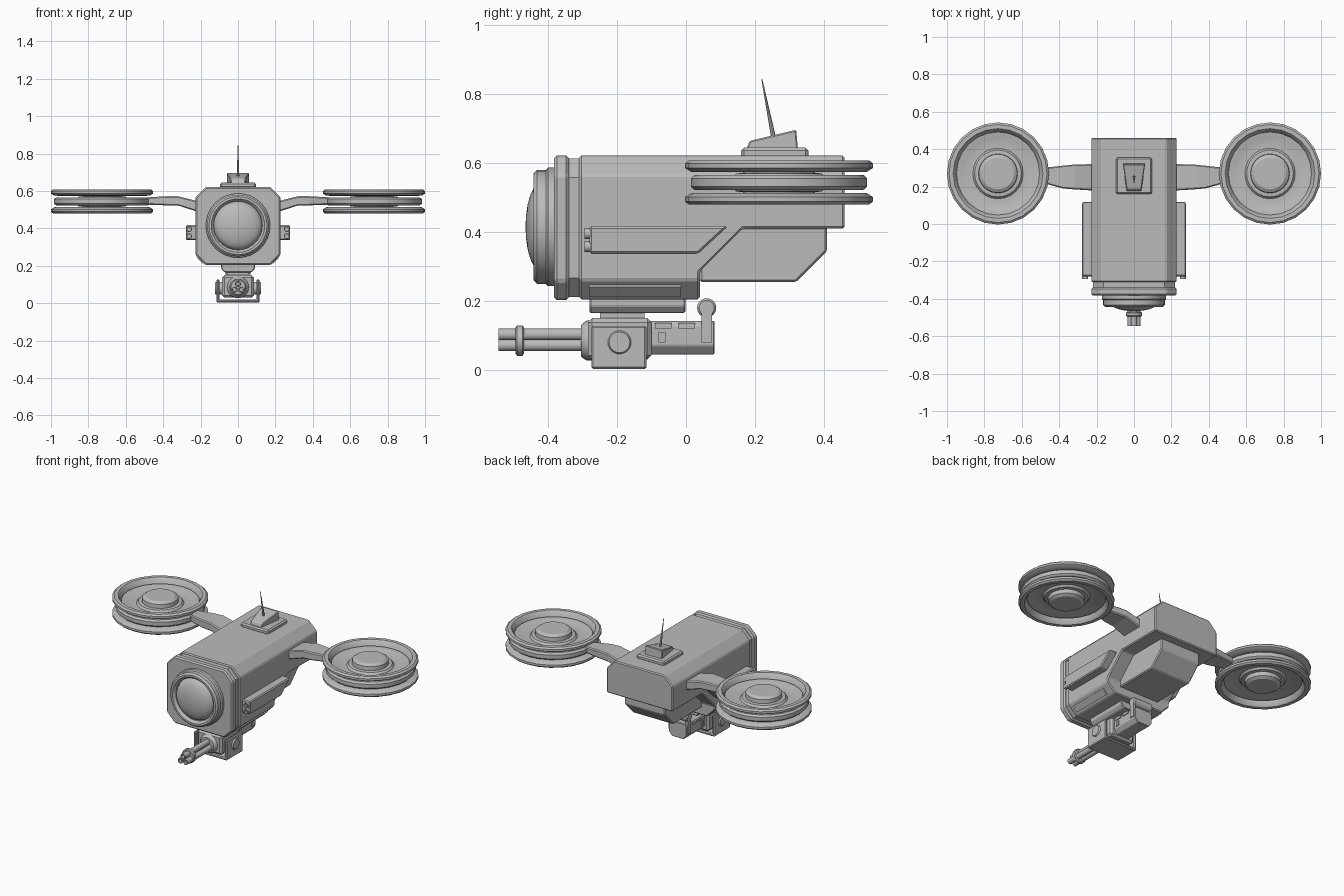
import bpy, bmesh, math
from mathutils import Vector, Matrix

if "Cube" in bpy.data.objects:
    bpy.data.objects.remove(bpy.data.objects["Cube"])

grey = bpy.data.materials.new("light grey")
grey.diffuse_color = (0.5, 0.5, 0.5, 1)
grey.use_nodes = True
grey.node_tree.nodes["Principled BSDF"].inputs["Base Color"].default_value = grey.diffuse_color


def finish(name, bm, bevel=0.0, smooth=True):
    bmesh.ops.remove_doubles(bm, verts=bm.verts, dist=1e-5)
    bmesh.ops.recalc_face_normals(bm, faces=bm.faces)
    me = bpy.data.meshes.new(name)
    bm.to_mesh(me)
    bm.free()
    me.materials.append(grey)
    ob = bpy.data.objects.new(name, me)
    bpy.context.collection.objects.link(ob)
    if bevel:
        m = ob.modifiers.new("edge bevel", 'BEVEL')
        m.width, m.segments, m.limit_method = bevel, 1, 'ANGLE'
    if smooth:
        bpy.context.view_layer.objects.active = ob
        ob.select_set(True)
        bpy.ops.object.shade_smooth_by_angle(angle=math.radians(32))
        ob.select_set(False)
    return ob


def prism_bm(pts, lo, hi, axis):
    """Extrude a 2D profile: axis x takes (y,z), y takes (x,z), z takes (x,y)."""
    def place(p, d):
        return {'x': (d, *p), 'y': (p[0], d, p[1]), 'z': (*p, d)}[axis]
    bm = bmesh.new()
    a = [bm.verts.new(place(p, lo)) for p in pts]
    b = [bm.verts.new(place(p, hi)) for p in pts]
    bm.faces.new(a)
    bm.faces.new(b)
    for i in range(len(a)):
        j = (i + 1) % len(a)
        bm.faces.new((a[i], a[j], b[j], b[i]))
    return bm


def prism(name, pts, lo, hi, axis, bevel=0.0):
    return finish(name, prism_bm(pts, lo, hi, axis), bevel, False)


def box(name, x, y, z, bevel=0.0):
    return prism(name, [(x[0], y[0]), (x[1], y[0]), (x[1], y[1]), (x[0], y[1])], *z, 'z', bevel)


def lathe(name, prof, centre, axis=(0, 0, 1), n=24, closed=False):
    """Spin (radius, height) points around an axis through centre."""
    bm = bmesh.new()
    vs = [bm.verts.new((r, 0, h)) for r, h in prof]
    es = [bm.edges.new(p) for p in zip(vs, vs[1:])]
    if closed:
        es.append(bm.edges.new((vs[-1], vs[0])))
    bmesh.ops.spin(bm, geom=vs + es, cent=(0, 0, 0), axis=(0, 0, 1),
                   angle=math.tau, steps=n, use_merge=True)
    rot = Vector((0, 0, 1)).rotation_difference(Vector(axis)).to_matrix().to_4x4()
    bm.transform(Matrix.Translation(centre) @ rot)
    return finish(name, bm)


def octagon(w, z0, z1, c):
    return [(-w + c, z0), (w - c, z0), (w, z0 + c), (w, z1 - c),
            (w - c, z1), (-w + c, z1), (-w, z1 - c), (-w, z0 + c)]


# Hull: side profile with the long edges chamfered by planes
hull = prism_bm([(-.31, .205), (.04, .205), (.04, .285), (.165, .41), (.46, .41),
                 (.46, .622), (-.31, .622)], -.228, .228, 'x')
for sx in (-1, 1):
    for sz, z in ((1, .622), (-1, .205)):
        cut = bmesh.ops.bisect_plane(hull, geom=hull.verts[:] + hull.edges[:] + hull.faces[:],
                                     plane_co=(sx * .172, 0, z), plane_no=(sx, 0, sz), clear_outer=True)
        edges = [e for e in cut['geom_cut'] if isinstance(e, bmesh.types.BMEdge)]
        bmesh.ops.contextual_create(hull, geom=edges)
finish("hull", hull, .006, False)
prism("front_groove", octagon(.218, .212, .614, .055), -.35, -.30, 'y')
prism("front_collar", octagon(.228, .203, .622, .055), -.383, -.34, 'y', .008)
prism("rear_lower_block", [(.04, .255), (.32, .255), (.41, .345), (.41, .415), (.04, .415)],
      -.14, .14, 'x', .006)

# Front lens: housing ring and glass dome
lathe("lens_housing", [(.172, -.01), (.172, .018), (.165, .024), (.165, .05), (.155, .06),
                       (.143, .06), (.13, .045), (.13, -.01)], (0, -.383, .415), (0, -1, 0), 32, True)
lathe("lens_dome", [(.132, .03)] + [(.128 * math.cos(t * math.pi / 12), .038 + .045 * math.sin(t * math.pi / 12))
                                   for t in range(7)], (0, -.383, .415), (0, -1, 0), 32)

for s, side in ((1, "right"), (-1, "left")):
    # Side launcher pods with two tubes each
    prism(side + "_pod", [(-.28, .337), (.035, .337), (.122, .417), (-.28, .417)],
          *sorted((s * .215, s * .278)), 'x', .006)
    for z in (.396, .358):
        lathe(side + "_pod_tube", [(0, 0), (.01, 0), (.01, .015), (.016, .015), (.016, -.01)],
              (s * .261, -.28, z), (0, -1, 0), 12)
    # Recessed-look strip on the lower chamfer
    d = .005
    prism(side + "_chamfer_strip", [(s * (.184 + d), .217 - d), (s * (.213 + d), .246 - d),
                                    (s * .210, .249), (s * .181, .220)], -.282, -.015, 'y')
    # Rotor arm: side outline tapered toward the rotor
    bm = bmesh.new()
    rings = []
    for x, y0, y1, z0, z1 in ((.20, .18, .32, .485, .545), (.235, .18, .32, .495, .55),
                              (.32, .185, .318, .522, .572), (.38, .19, .312, .523, .572),
                              (.49, .22, .30, .527, .566)):
        rings.append([bm.verts.new((s * x, y, z)) for y, z in
                      ((y0, z0), (y1, z0), (y1, z1), (y0, z1))])
    for a, b in zip(rings, rings[1:]):
        for i in range(4):
            bm.faces.new((a[i], a[i - 1], b[i - 1], b[i]))
    bm.faces.new(rings[0])
    bm.faces.new(rings[-1])
    finish(side + "_arm", bm, .006, False)
    # Rotor: outer rings above and below a central disc with hub
    c = (s * .727, .27, .544)
    rim = [(.222, .03), (.232, .056), (.24, .064), (.262, .064), (.273, .055),
           (.273, .042), (.255, .031)]
    lathe(side + "_rotor_top_ring", rim, c, closed=True)
    lathe(side + "_rotor_bottom_ring", [(r, -h) for r, h in rim], c, closed=True)
    half = [(0, .064), (.085, .064), (.103, .052), (.105, .028), (.125, .026), (.135, .014),
            (.19, .012), (.215, .022), (.245, .022), (.256, .012)]
    lathe(side + "_rotor_disc", half + [(r, -h) for r, h in reversed(half)], c)

# Antenna base, wedge and whip
box("antenna_plate", (-.096, .096), (.16, .355), (.615, .645), .008)
wedge = prism_bm([(.175, .64), (.325, .64), (.32, .697), (.185, .665)], -.06, .06, 'x')
for v in wedge.verts:
    v.co.x *= .65 + .35 * (v.co.y - .175) / .15
finish("antenna_wedge", wedge, .004, False)
lathe("antenna_whip", [(0, 0), (.007, 0), (.0015, .172), (0, .172)], (0, .254, .675),
      Vector((0, -.034, .17)).normalized(), 8)

# Gun mount under the hull
prism("mount_plate", [(-.072, .165), (.072, .165), (.09, .185), (.09, .21), (-.09, .21), (-.09, .185)],
      -.28, -.002, 'y', .004)
box("mount_neck", (-.06, .06), (-.25, -.12), (.14, .17))
box("gun_body", (-.085, .085), (-.285, -.10), (.03, .15), .012)
prism("gun_cradle", [(-.115, .003), (.115, .003), (.115, .128), (.098, .128), (.098, .02),
                     (-.098, .02), (-.098, .128), (-.115, .128)], -.275, -.115, 'y', .005)
lathe("cradle_pivot", [(0, -.124), (.03, -.124), (.034, -.118), (.034, .118), (.03, .124), (0, .124)],
      (0, -.193, .08), (1, 0, 0))

# Gun rear housing with side details and feed drum
prism("gun_rear", [(-.04, .045), (.04, .045), (.062, .07), (.062, .128), (.052, .142),
                   (-.052, .142), (-.062, .128), (-.062, .07)], -.11, .083, 'y', .003)
for s in (-1, 1):
    for y in (-.09, -.022):
        box("rear_block", sorted((s * .05, s * .067)), (y, y + .048), (.12, .136))
    box("rear_latch", sorted((s * .05, s * .067)), (-.08, -.06), (.08, .108))
    box("feed_strap", sorted((s * .05, s * .067)), (.045, .075), (.08, .18))
lathe("feed_drum", [(0, -.067), (.022, -.067), (.028, -.06), (.028, .06), (.022, .067), (0, .067)],
      (0, .06, .18), (1, 0, 0), 16)

# Three rotating barrels with collars
g = (0, -.28, .085)
lathe("barrel_socket", [(0, .025), (.045, .025), (.052, .018), (.058, .008), (.058, -.02)], g, (0, -1, 0))
lathe("barrel_clamp", [(0, .19), (.038, .19), (.044, .195), (.044, .21), (.038, .215), (0, .215)], g, (0, -1, 0))
for k in range(3):
    a = math.radians(90 + 120 * k)
    lathe("barrel", [(0, .235), (.01, .235), (.011, .265), (.017, .265), (.017, 0)],
          (.021 * math.cos(a), -.28, .082 + .021 * math.sin(a)), (0, -1, 0), 12)
